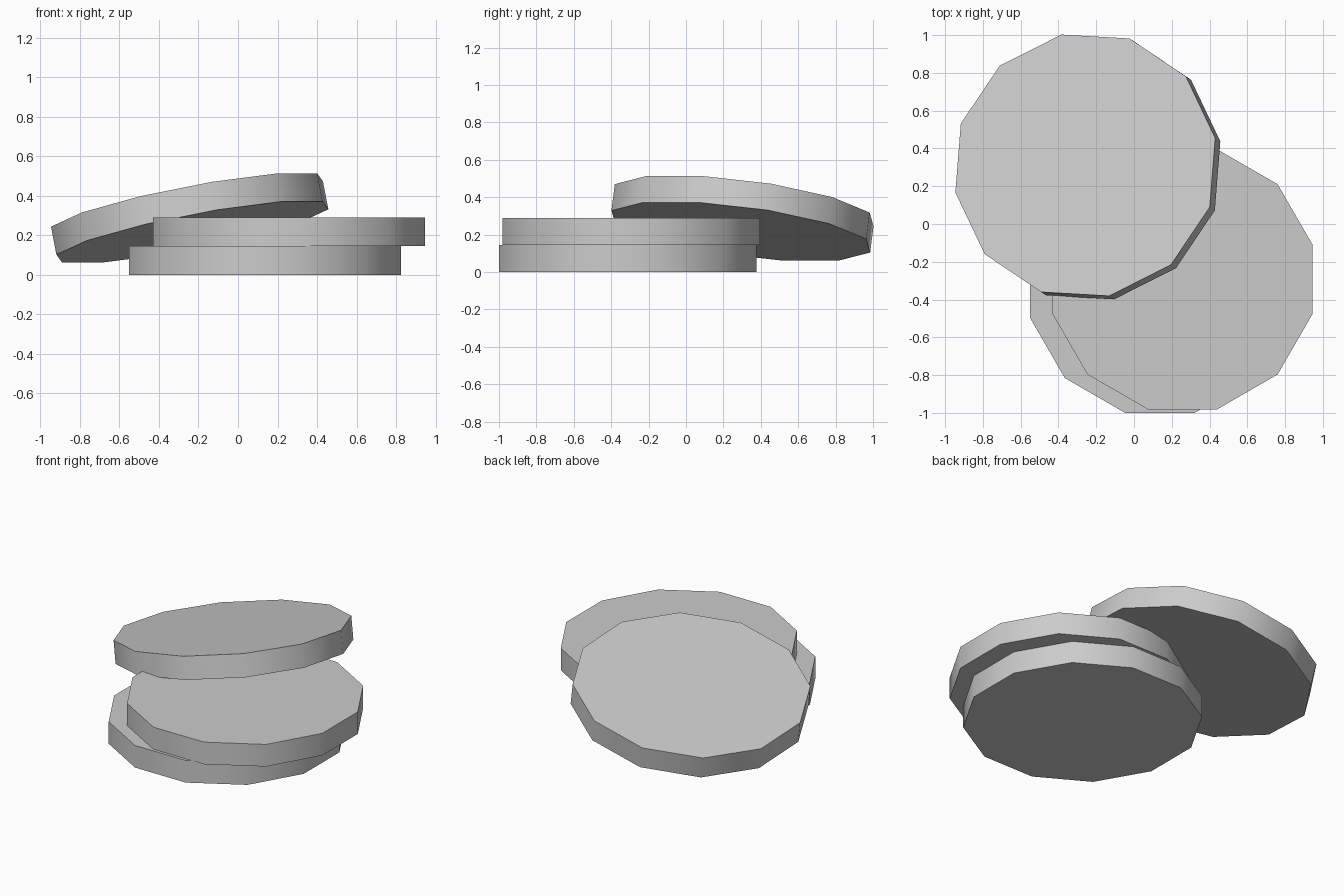
import bpy
from math import radians
from mathutils import Matrix, Vector

cube = bpy.data.objects.get("Cube")
if cube:
    bpy.data.objects.remove(cube, do_unlink=True)

SIDES, RADIUS, THICK = 12, 0.712, 0.145

# Single grey material
grey = bpy.data.materials.new("plain_grey")
grey.use_nodes = True
colour = (0.6, 0.6, 0.6, 1)
grey.diffuse_color = colour
grey.node_tree.nodes["Principled BSDF"].inputs["Base Color"].default_value = colour


def disc(name, top_centre, normal, corner):
    """Twelve-sided disc below top_centre, with one corner toward `corner`."""
    n = Vector(normal).normalized()
    c = Vector(corner)
    u = (c - n * c.dot(n)).normalized()
    frame = Matrix((u, n.cross(u), n)).transposed().to_4x4()
    frame.translation = Vector(top_centre) - n * THICK / 2
    bpy.ops.mesh.primitive_cylinder_add(vertices=SIDES, radius=RADIUS, depth=THICK)
    ob = bpy.context.object
    ob.name = name
    # The cylinder starts with a corner on local y
    ob.matrix_world = frame @ Matrix.Rotation(radians(-90), 4, "Z")
    ob.data.materials.append(grey)
    bpy.ops.object.shade_smooth_by_angle(angle=radians(40))
    return ob


# Two flat discs stacked slightly off centre, edges square to the axes
flat_corner = Matrix.Rotation(radians(15), 3, "Z") @ Vector((1, 0, 0))
disc("bottom_disc", (0.137, -0.312, THICK), (0, 0, 1), flat_corner)
disc("middle_disc", (0.257, -0.293, 2 * THICK), (0, 0, 1), flat_corner)

# Disc leaning on the edge of the stack
disc("leaning_disc", (-0.258, 0.311, 0.358), (-0.193, 0.127, 1), (0.688, 0.144, 0.115))
